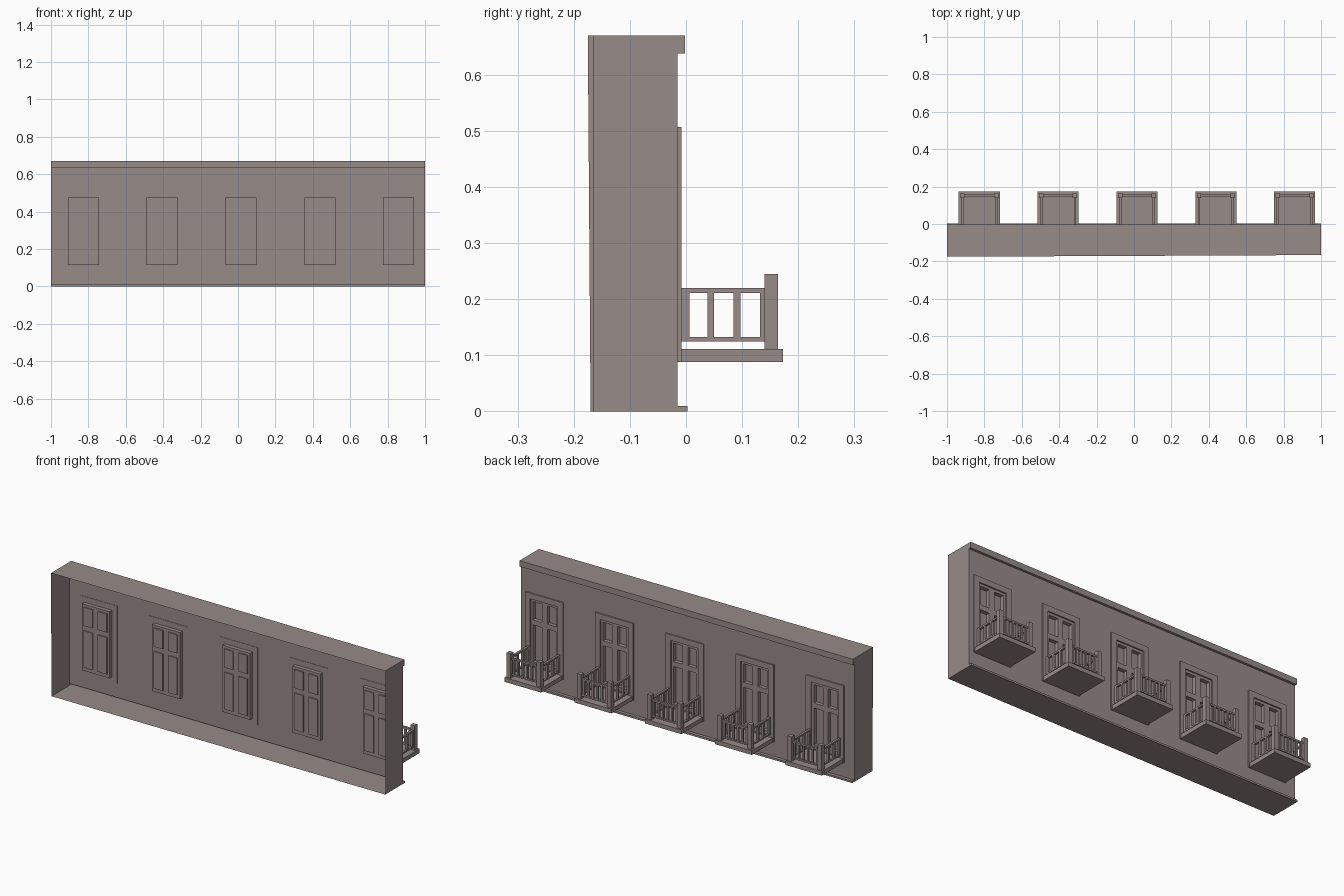
import bpy, bmesh

cube = bpy.data.objects.get("Cube")
if cube:
    bpy.data.objects.remove(cube)

stone = bpy.data.materials.new("warm_grey_plaster")
stone.use_nodes = True
COLOUR = (0.31, 0.258, 0.25, 1)
stone.diffuse_color = COLOUR
stone.node_tree.nodes["Principled BSDF"].inputs["Base Color"].default_value = COLOUR

WINDOWS = [0.016 + 0.4215 * i for i in range(-2, 3)]
HALF, SILL, HEAD = 0.114, 0.088, 0.507        # window surround
IN_HALF, IN_SILL, IN_HEAD = 0.083, 0.115, 0.476   # clear opening
WALL = -0.015


def box(bm, x, y, z):
    """Add a box given (min, max) on each axis."""
    v = [bm.verts.new((a, b, c)) for c in z for b in y for a in x]
    for f in ((0, 2, 3, 1), (4, 5, 7, 6), (0, 1, 5, 4),
              (2, 6, 7, 3), (0, 4, 6, 2), (1, 3, 7, 5)):
        bm.faces.new([v[i] for i in f])


def to_mesh(name, bm):
    mesh = bpy.data.meshes.new(name)
    bm.to_mesh(mesh)
    bm.free()
    mesh.materials.append(stone)
    return mesh


def place(name, mesh, x=0):
    ob = bpy.data.objects.new(name, mesh)
    ob.location.x = x
    bpy.context.collection.objects.link(ob)


# Hollow shell: plinth, cornice, roof and floor sheets with closed ends
bm = bmesh.new()


def profile(x, bottom, top):
    return [(x, bottom, 0), (x, 0.003, 0), (x, 0.003, 0.01), (x, WALL, 0.01),
            (x, WALL, 0.638), (x, -0.002, 0.638), (x, -0.002, 0.67), (x, top, 0.67)]


left = [bm.verts.new(p) for p in profile(1, -0.166, -0.166)]
right = [bm.verts.new(p) for p in profile(-1, -0.170, -0.175)]
for i in range(7):
    if i != 3:      # the wall itself is pierced by windows
        bm.faces.new((left[i], left[i + 1], right[i + 1], right[i]))
bm.faces.new(left[::-1])
bm.faces.new(right)
place("facade_shell", to_mesh("facade_shell", bm))

# Wall sheet with window openings
bm = bmesh.new()


def panel(x0, x1, z0, z1):
    bm.faces.new([bm.verts.new(p) for p in
                  ((x1, WALL, z0), (x0, WALL, z0), (x0, WALL, z1), (x1, WALL, z1))])


edges = [-1] + [c + s * HALF for c in WINDOWS for s in (-1, 1)] + [1]
for i, (x0, x1) in enumerate(zip(edges, edges[1:])):
    if i % 2:
        panel(x0, x1, 0.01, SILL)
        panel(x0, x1, HEAD, 0.638)
    else:
        panel(x0, x1, 0.01, 0.638)
place("wall", to_mesh("wall", bm))

# Window surround
bm = bmesh.new()
depth = (-0.017, -0.008)
for s in (-1, 1):
    box(bm, sorted((s * IN_HALF, s * HALF)), depth, (SILL, HEAD))
box(bm, (-IN_HALF, IN_HALF), depth, (IN_HEAD, HEAD))
box(bm, (-IN_HALF, IN_HALF), depth, (SILL, IN_SILL))
surround = to_mesh("window_surround", bm)

# Casement: stiles, rails, transom and recessed panes
bm = bmesh.new()
depth = (-0.038, -0.015)
STILE, MULLION = 0.070, 0.016
for x in ((-IN_HALF, -STILE), (-MULLION, MULLION), (STILE, IN_HALF)):
    box(bm, x, depth, (IN_SILL, IN_HEAD))
for s in (-1, 1):
    x = sorted((s * MULLION, s * STILE))
    for z in ((IN_SILL, 0.135), (0.335, 0.362), (0.462, IN_HEAD)):
        box(bm, x, depth, z)
    for z in ((0.135, 0.335), (0.362, 0.462)):
        box(bm, x, (-0.044, -0.036), z)
casement = to_mesh("casement", bm)

# Balcony slab
bm = bmesh.new()
box(bm, (-0.11, 0.11), (WALL, 0.173), (SILL, 0.111))
slab = to_mesh("balcony_slab", bm)

# Balcony railing: posts, rails and balusters
bm = bmesh.new()
RAILS = ((0.125, 0.133), (0.211, 0.220))
BARS = (0.133, 0.211)
for s in (-1, 1):
    box(bm, sorted((s * 0.078, s * 0.102)), (0.140, 0.164), (0.111, 0.245))
    side = sorted((s * 0.084, s * 0.096))
    for z in RAILS:
        box(bm, side, (-0.008, 0.140), z)
    for y in ((-0.008, 0.006), (0.038, 0.050), (0.085, 0.097), (0.132, 0.140)):
        box(bm, side, y, BARS)
for z in RAILS:
    box(bm, (-0.078, 0.078), (0.146, 0.158), z)
for i in range(6):
    x = -0.0675 + 0.027 * i
    box(bm, (x - 0.005, x + 0.005), (0.147, 0.157), BARS)
railing = to_mesh("balcony_railing", bm)

# Repeat each bay along the wall
for i, c in enumerate(WINDOWS, 1):
    for mesh in (surround, casement, slab, railing):
        place(f"{mesh.name}_{i}", mesh, c)
